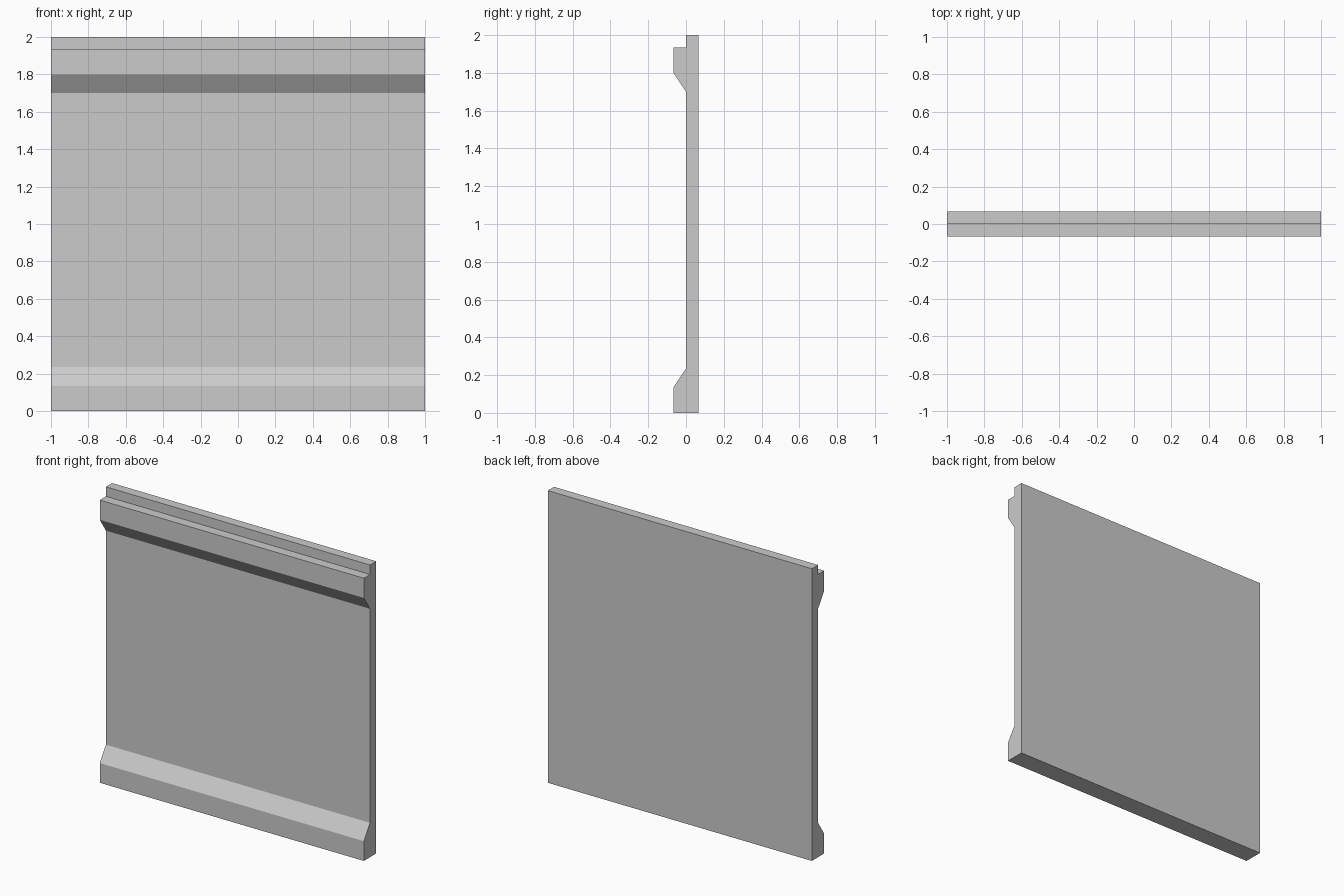
import bpy
import bmesh

if "Cube" in bpy.data.objects:
    bpy.data.objects.remove(bpy.data.objects["Cube"])

D = 0.067  # half of the total depth

# Side profile (y, z): flat back, base moulding, recessed panel, top rail with ledge
profile = [
    (D, 0), (D, 2), (0, 2), (0, 1.935), (-D, 1.935),
    (-D, 1.80), (0, 1.70), (0, 0.235), (-D, 0.135), (-D, 0),
]

# Wall panel: the profile extruded along its width
bm = bmesh.new()
face = bm.faces.new([bm.verts.new((-1, y, z)) for y, z in profile])
ext = bmesh.ops.extrude_face_region(bm, geom=[face], use_keep_orig=True)
moved = [g for g in ext["geom"] if isinstance(g, bmesh.types.BMVert)]
bmesh.ops.translate(bm, verts=moved, vec=(2, 0, 0))
bmesh.ops.recalc_face_normals(bm, faces=bm.faces)

mesh = bpy.data.meshes.new("wall_panel")
bm.to_mesh(mesh)
bm.free()
bpy.context.collection.objects.link(bpy.data.objects.new("wall_panel", mesh))
